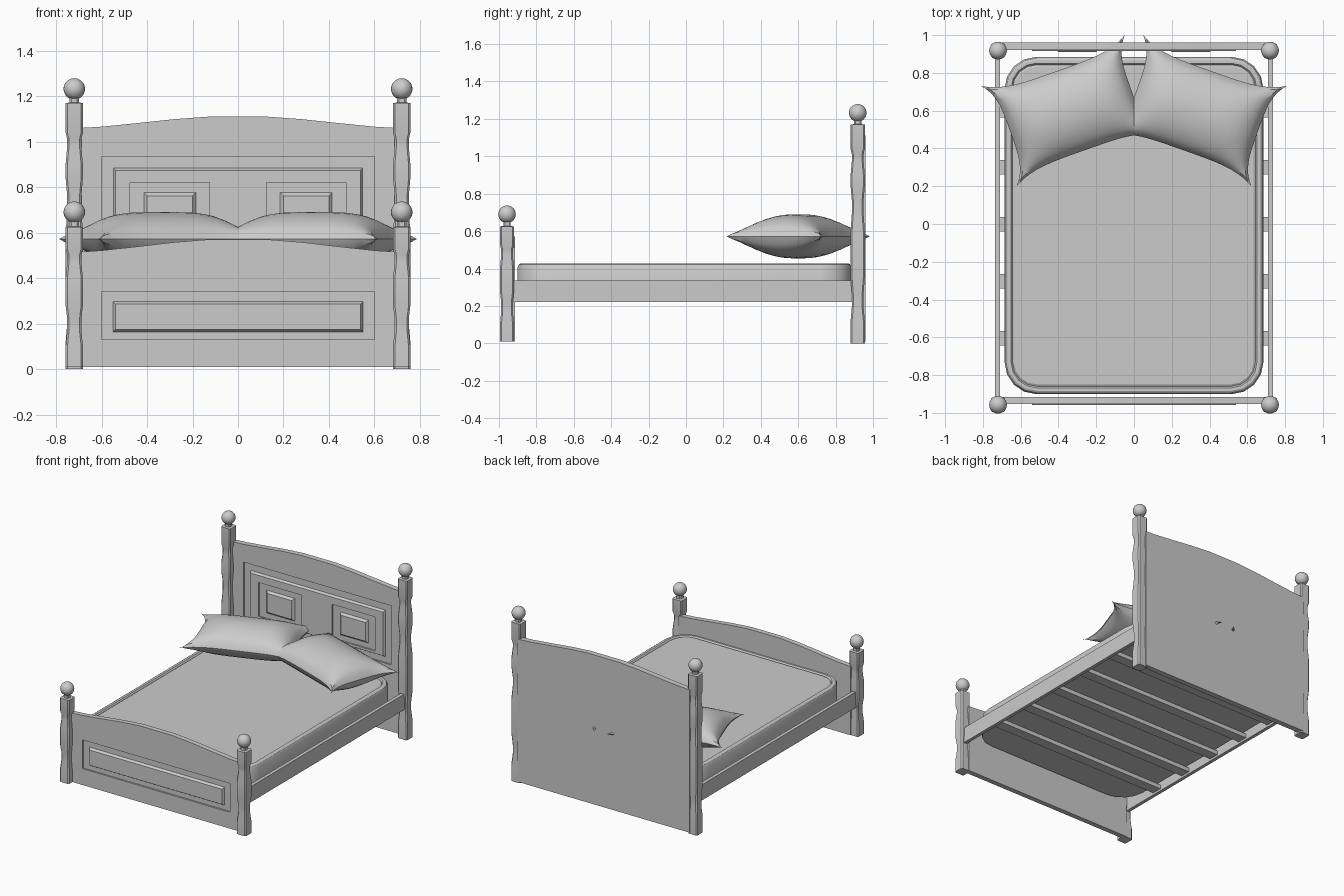
import bpy, bmesh, math
from mathutils import Vector, Matrix

if "Cube" in bpy.data.objects:
    bpy.data.objects.remove(bpy.data.objects["Cube"])


def make(name, bm, smooth=True):
    bmesh.ops.recalc_face_normals(bm, faces=bm.faces[:])
    me = bpy.data.meshes.new(name)
    bm.to_mesh(me)
    bm.free()
    ob = bpy.data.objects.new(name, me)
    bpy.context.collection.objects.link(ob)
    if smooth:
        bpy.ops.object.select_all(action='DESELECT')
        ob.select_set(True)
        bpy.context.view_layer.objects.active = ob
        bpy.ops.object.shade_smooth_by_angle(angle=math.radians(30))
    return ob


def loft(name, rings, smooth=True):
    """Skin a stack of equal-length closed rings and cap both ends."""
    bm = bmesh.new()
    vs = [[bm.verts.new(p) for p in r] for r in rings]
    n = len(rings[0])
    for a, b in zip(vs, vs[1:]):
        for i in range(n):
            j = (i + 1) % n
            bm.faces.new((a[i], a[j], b[j], b[i]))
    bm.faces.new(vs[0])
    bm.faces.new(vs[-1])
    return make(name, bm, smooth)


def rounded_rect(hx, hy, r, z, seg, cx=0, cy=0):
    pts = []
    for q, (sx, sy) in enumerate(((1, 1), (-1, 1), (-1, -1), (1, -1))):
        for k in range(seg + 1):
            a = (q + k / seg) * math.pi / 2
            pts.append((cx + sx * (hx - r) + r * math.cos(a),
                        cy + sy * (hy - r) + r * math.sin(a), z))
    return pts


def frustum(name, x0, x1, z0, z1, y_back, y_front, slope):
    def ring(y, d):
        return [(x0 + d, y, z0 + d), (x1 - d, y, z0 + d),
                (x1 - d, y, z1 - d), (x0 + d, y, z1 - d)]
    return loft(name, [ring(y_back, 0), ring(y_front, slope)], False)


def box(name, x0, x1, y0, y1, z0, z1):
    return frustum(name, x0, x1, z0, z1, y1, y0, 0)


def cut(ob, cutter):
    m = ob.modifiers.new("recess", 'BOOLEAN')
    m.operation = 'DIFFERENCE'
    m.solver = 'EXACT'
    m.object = cutter
    cutter.hide_render = True
    cutter.hide_viewport = True


def board(name, y0, y1, z0, z_edge, z_mid):
    d = z_mid - z_edge
    half = [(0.13, z_mid), (0.28, z_mid - d * 0.22), (0.45, z_mid - d * 0.58),
            (0.6, z_mid - d * 0.88), (0.7, z_edge), (0.7, z0)]
    prof = half + [(-x, z) for x, z in reversed(half)]
    return loft(name, [[(x, y, z) for x, z in prof] for y in (y0, y1)], False)


# Turned square posts with ball finials
def post(name, x, y, profile, ball_z):
    rings = [rounded_rect(w, w, 0.008, z, 1, x, y) for z, w in profile]
    loft(name, rings)
    bm = bmesh.new()
    bmesh.ops.create_uvsphere(bm, u_segments=24, v_segments=16, radius=0.047,
                              matrix=Matrix.Translation((x, y, ball_z)))
    make(name + "_ball", bm)


W, N = 0.038, 0.031
foot_prof = [(0.01, W), (0.10, W), (0.17, N), (0.22, N), (0.28, W), (0.40, W),
             (0.47, N), (0.50, N), (0.53, W), (0.625, W), (0.627, 0.02), (0.66, 0.02)]
head_prof = [(0, W), (0.12, W), (0.20, N), (0.26, N), (0.35, W), (0.60, W),
             (0.70, N), (0.76, N), (0.84, W), (0.90, W), (0.98, N), (1.01, N),
             (1.04, W), (1.17, W), (1.172, 0.02), (1.20, 0.02)]
for s, side in ((-1, "left"), (1, "right")):
    post("foot_post_" + side, s * 0.72, -0.957, foot_prof, 0.69)
    post("head_post_" + side, s * 0.72, 0.918, head_prof, 1.232)
    # Side rail
    box("side_rail_" + side, s * 0.7225 - 0.0125, s * 0.7225 + 0.0125,
        -0.93, 0.89, 0.22, 0.335)

# Headboard with one wide raised panel and two small ones
hb = board("headboard", 0.92, 0.96, 0.01, 1.06, 1.11)
cut(hb, box("headboard_cutter", -0.6, 0.6, 0.85, 0.932, 0.50, 0.935))
field = frustum("headboard_panel", -0.55, 0.55, 0.54, 0.885, 0.935, 0.915, 0.012)
for s, side in ((-1, "left"), (1, "right")):
    c = s * 0.30
    cut(field, box("panel_cutter_" + side, c - 0.175, c + 0.175, 0.85, 0.926, 0.57, 0.82))
    frustum("small_panel_" + side, c - 0.118, c + 0.118, 0.605, 0.78, 0.93, 0.91, 0.018)

# Footboard with a raised panel
fb = board("footboard", -0.952, -0.915, 0.01, 0.515, 0.57)
cut(fb, box("footboard_cutter", -0.6, 0.6, -1.0, -0.94, 0.13, 0.342))
frustum("footboard_panel", -0.553, 0.553, 0.16, 0.30, -0.935, -0.958, 0.014)

# Slats
for i in range(5):
    y = -0.605 + 0.302 * i
    box(f"slat_{i + 1}", -0.715, 0.715, y - 0.038, y + 0.038, 0.235, 0.265)

# Mattress with a lip around the top
loft("mattress", [rounded_rect(0.685 - d, 0.893 - d, 0.17 - d, z, 4, 0, -0.008)
                  for d, z in ((0.0, 0.265), (0.0, 0.405), (0.008, 0.422), (0.018, 0.428),
                               (0.034, 0.428), (0.042, 0.418), (0.052, 0.424))])


# Pillows: puffed grid with pinched corners
def pillow(name, s):
    nu, nv = 18, 14
    bm = bmesh.new()
    rot = Matrix.Rotation(math.radians(-19.5), 3, 'Z')
    grid = {}
    for top in (1, -1):
        for i in range(nu + 1):
            for j in range(nv + 1):
                u = math.sin((2 * i / nu - 1) * math.pi / 2 * 0.8) / math.sin(math.pi * 0.4)
                v = math.sin((2 * j / nv - 1) * math.pi / 2 * 0.8) / math.sin(math.pi * 0.4)
                x = u * (0.404 - 0.065 * (1 - v ** 4))
                y = v * (0.282 - 0.06 * (1 - u ** 4))
                h = 0.118 * (max(0, 1 - u ** 4) ** 0.65) * (max(0, 1 - v * v) ** 0.6)
                p = rot @ Vector((x, y, top * h))
                grid[top, i, j] = bm.verts.new((s * (p.x + 0.335), p.y + 0.6, p.z + 0.572))
        for i in range(nu):
            for j in range(nv):
                bm.faces.new([grid[top, i + a, j + b]
                              for a, b in ((0, 0), (1, 0), (1, 1), (0, 1))])
    bmesh.ops.remove_doubles(bm, verts=bm.verts[:], dist=0.0005)
    make(name, bm)


pillow("pillow_right", 1)
pillow("pillow_left", -1)
